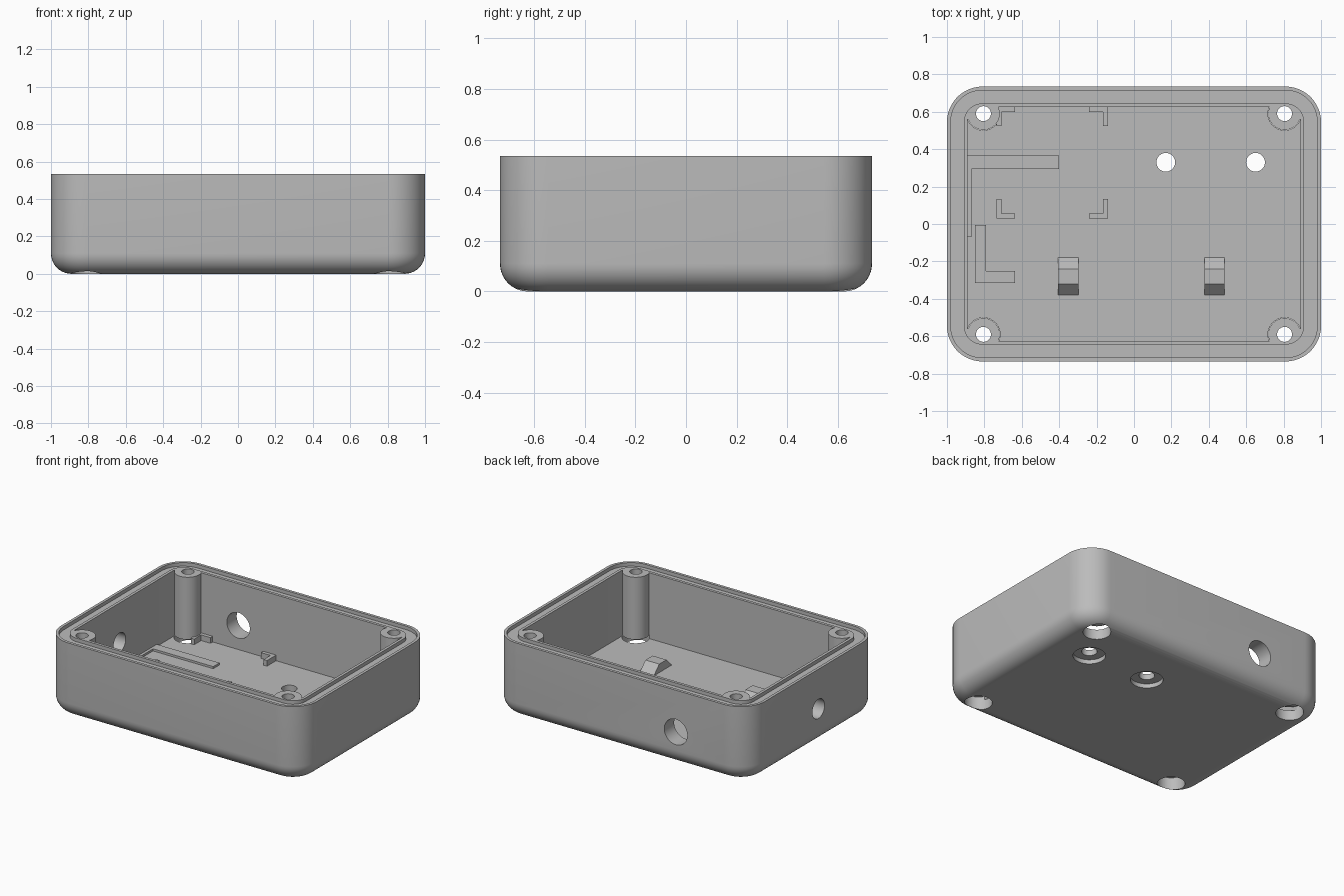
import bpy
import bmesh
import math

HX, HY, TOP, FLOOR = 1.0, 0.735, 0.535, 0.07
CORNER, EDGE = 0.19, 0.11

cube = bpy.data.objects.get("Cube")
if cube:
    bpy.data.objects.remove(cube, do_unlink=True)

grey = bpy.data.materials.new("plain_grey")
grey.use_nodes = True
colour = (0.5, 0.5, 0.5, 1)
grey.diffuse_color = colour
grey.node_tree.nodes["Principled BSDF"].inputs["Base Color"].default_value = colour


def finish(name, bm):
    bmesh.ops.recalc_face_normals(bm, faces=bm.faces)
    mesh = bpy.data.meshes.new(name)
    bm.to_mesh(mesh)
    bm.free()
    mesh.materials.append(grey)
    obj = bpy.data.objects.new(name, mesh)
    bpy.context.collection.objects.link(obj)
    return obj


def rounded_loop(bm, inset, z, steps=12):
    """Rounded rectangle, inset from the outer wall."""
    r = CORNER - inset
    verts = []
    for i, (sx, sy) in enumerate([(1, 1), (-1, 1), (-1, -1), (1, -1)]):
        for k in range(steps + 1):
            a = math.pi / 2 * (i + k / steps)
            verts.append(bm.verts.new((sx * (HX - CORNER) + r * math.cos(a),
                                       sy * (HY - CORNER) + r * math.sin(a), z)))
    return verts


def loft(name, profile, closed=False):
    bm = bmesh.new()
    loops = [rounded_loop(bm, i, z) for i, z in profile]
    pairs = list(zip(loops, loops[1:]))
    if closed:
        pairs.append((loops[-1], loops[0]))
    else:
        bm.faces.new(loops[0])
        bm.faces.new(loops[-1])
    for a, b in pairs:
        for k in range(len(a)):
            n = (k + 1) % len(a)
            bm.faces.new((a[k], a[n], b[n], b[k]))
    return finish(name, bm)


def cylinder(name, centre, radius, depth, axis="z"):
    bm = bmesh.new()
    bmesh.ops.create_cone(bm, cap_ends=True, segments=48, radius1=radius,
                          radius2=radius, depth=depth)
    obj = finish(name, bm)
    obj.location = centre
    obj.rotation_euler = (math.pi / 2 if axis == "y" else 0,
                          math.pi / 2 if axis == "x" else 0, 0)
    return obj


def prism(name, points, place, length):
    """Extrude a flat outline; place maps (u, v, w) to a position."""
    bm = bmesh.new()
    ends = [[bm.verts.new(place(u, v, w)) for u, v in points] for w in (0, length)]
    for end in ends:
        bm.faces.new(end)
    n = len(points)
    for k in range(n):
        bm.faces.new((ends[0][k], ends[0][(k + 1) % n], ends[1][(k + 1) % n], ends[1][k]))
    return finish(name, bm)


def combine(target, tool, operation):
    mod = target.modifiers.new(tool.name, "BOOLEAN")
    mod.operation, mod.solver, mod.object = operation, "EXACT", tool
    bpy.context.view_layer.objects.active = target
    bpy.ops.object.modifier_apply(modifier=mod.name)
    bpy.data.objects.remove(tool, do_unlink=True)


# Tray: rounded underside, outer wall, rim, inner wall and floor
arc = [(EDGE * (1 - math.sin(a)), EDGE * (1 - math.cos(a)))
       for a in (math.pi / 2 * k / 10 for k in range(11))]
body = loft("enclosure_body", arc + [(0, TOP), (0.11, TOP), (0.11, FLOOR)])

# Corner screw posts
posts = [(sx * 0.805, sy * 0.59) for sx in (-1, 1) for sy in (-1, 1)]
for x, y in posts:
    combine(body, cylinder("screw_post", (x, y, (TOP + 0.04) / 2), 0.087, TOP - 0.04), "UNION")

# Seal groove in the rim
groove = loft("groove_cutter", [(0.02, TOP - 0.025), (0.02, TOP + 0.1),
                                (0.09, TOP + 0.1), (0.09, TOP - 0.025)], closed=True)
combine(body, groove, "DIFFERENCE")

# Screw holes with wide recesses below
for x, y in posts:
    combine(body, cylinder("recess_cutter", (x, y, 0), 0.089, 0.19), "DIFFERENCE")
    combine(body, cylinder("screw_cutter", (x, y, 0.3), 0.04, 1), "DIFFERENCE")

# Floor holes with shallow recesses below
for x in (0.17, 0.65):
    combine(body, cylinder("floor_recess_cutter", (x, 0.33, 0), 0.105, 0.06), "DIFFERENCE")
    combine(body, cylinder("floor_hole_cutter", (x, 0.33, 0), 0.05, 0.4), "DIFFERENCE")

# Cable holes in the back and side walls
combine(body, cylinder("back_hole_cutter", (-0.435, 0.7, 0.24), 0.09, 0.4, "y"), "DIFFERENCE")
combine(body, cylinder("side_hole_cutter", (-0.95, -0.05, 0.255), 0.068, 0.4, "x"), "DIFFERENCE")

bpy.ops.object.select_all(action="DESELECT")
body.select_set(True)
bpy.context.view_layer.objects.active = body
bpy.ops.object.shade_smooth_by_angle(angle=math.radians(30))


def angle_piece(name, x, y, wide, deep, tx, ty, height):
    """Upright L on the floor; signs of wide and deep set its direction."""
    tx, ty = math.copysign(tx, wide), math.copysign(ty, deep)
    outline = [(x, y), (x + wide, y), (x + wide, y + ty),
               (x + tx, y + ty), (x + tx, y + deep), (x, y + deep)]
    return prism(name, outline, lambda u, v, w: (u, v, FLOOR - 0.005 + w), height + 0.005)


# Circuit board corner brackets
for x, sx in ((-0.735, 1), (-0.14, -1)):
    for y, sy in ((0.627, -1), (0.03, 1)):
        angle_piece("board_bracket", x, y, sx * 0.1, sy * 0.104, 0.027, 0.027, 0.04)

# Low locating ribs
angle_piece("long_rib", -0.895, 0.365, 0.495, -0.435, 0.025, 0.07, 0.015)
angle_piece("short_rib", -0.85, -0.315, 0.215, 0.31, 0.06, 0.065, 0.015)

# Sloped holder blocks
side = [(-0.385, FLOOR - 0.005), (-0.32, FLOOR + 0.06),
        (-0.24, FLOOR + 0.06), (-0.175, FLOOR - 0.005)]
for x in (-0.405, 0.377):
    prism("holder_block", side, lambda u, v, w, x=x: (x + w, u, v), 0.108)
